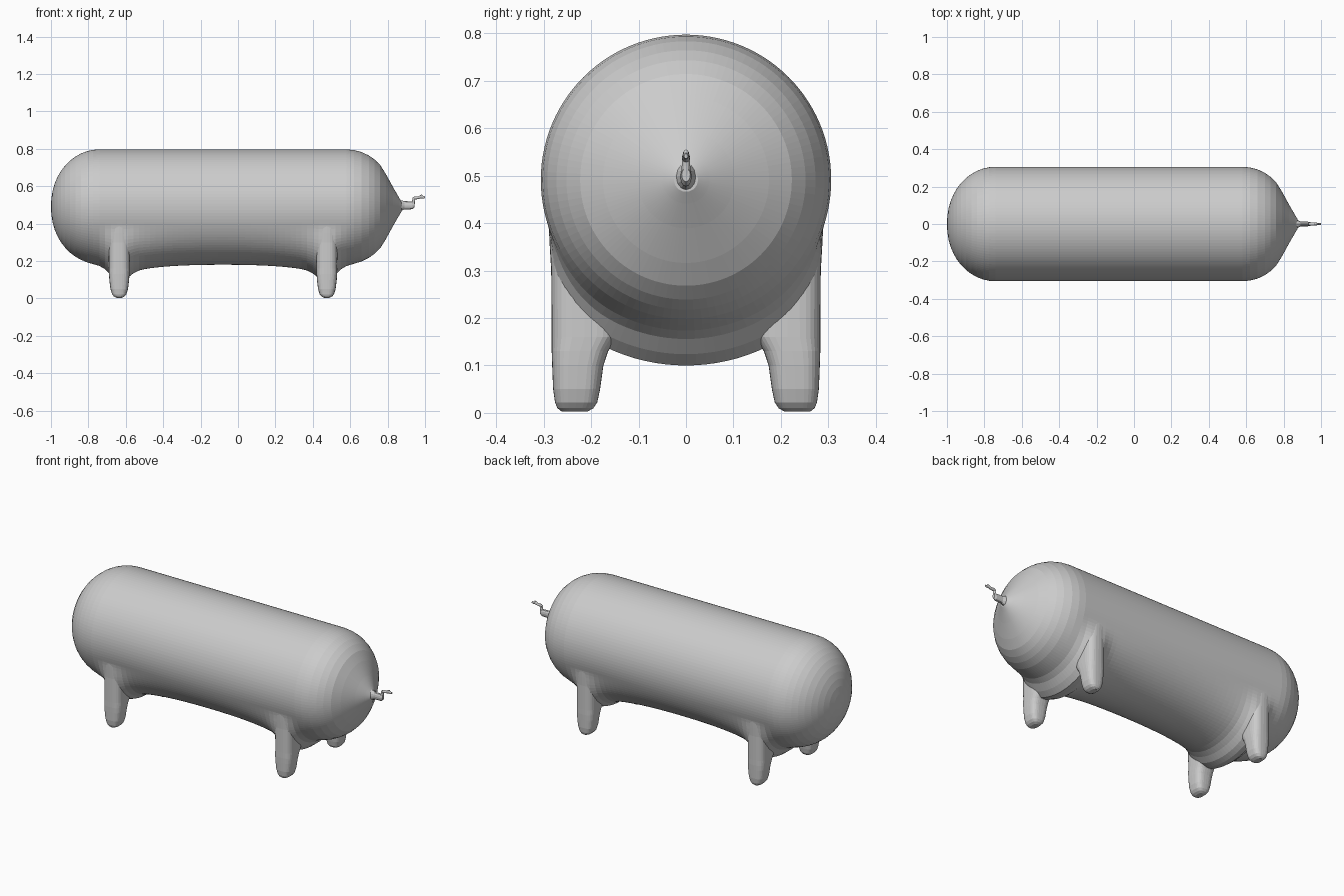
import bpy, bmesh, math

if "Cube" in bpy.data.objects:
    bpy.data.objects.remove(bpy.data.objects["Cube"])

grey = bpy.data.materials.new("light_grey")
grey.use_nodes = True
colour = (0.6, 0.6, 0.6, 1)
grey.diffuse_color = colour
grey.node_tree.nodes["Principled BSDF"].inputs["Base Color"].default_value = colour

AXIS_Z = 0.491
RADIUS = 0.306
LEG_X = (-0.635, 0.475)


def loft(name, rings):
    """Skin equal-length closed rings and cap both ends."""
    bm = bmesh.new()
    loops = [[bm.verts.new(p) for p in ring] for ring in rings]
    n = len(loops[0])
    for a, b in zip(loops, loops[1:]):
        for i in range(n):
            j = (i + 1) % n
            bm.faces.new((a[i], a[j], b[j], b[i]))
    bm.faces.new(loops[0])
    bm.faces.new(loops[-1])
    bmesh.ops.recalc_face_normals(bm, faces=bm.faces)
    mesh = bpy.data.meshes.new(name)
    bm.to_mesh(mesh)
    bm.free()
    mesh.materials.append(grey)
    obj = bpy.data.objects.new(name, mesh)
    bpy.context.collection.objects.link(obj)
    return obj


# Swelling under the tank that links each pair of legs
def saddle(x):
    total = 0
    for leg, inward in zip(LEG_X, (1, -1)):
        d = (x - leg) * inward
        reach = 0.17 if d > 0 else 0.045
        away = max(0, abs(d) - 0.025)
        total += 0.032 * math.exp(-(away / 0.05) ** 2) + 0.053 * math.exp(-away / reach)
    return total


def tank_ring(x, r, sides=112):
    ring = []
    for i in range(sides):
        a = math.tau * i / sides
        t = min(1, max(0, (-math.sin(a) - 0.3) / 0.6))
        fade = min(1, r / RADIUS) ** 6
        rr = r + saddle(x) * t * t * (3 - 2 * t) * fade
        ring.append((x, rr * math.cos(a), AXIS_Z + rr * math.sin(a)))
    return ring


# Tank: domed left end, straight shell, tapered right end
profile = []
for i in range(1, 13):
    a = math.pi / 2 * i / 12
    profile.append((-0.74 - 0.26 * math.cos(a), RADIUS * math.sin(a) ** 0.95))
profile[0:0] = [(-1.0, 0.004)]
steps = 44
profile += [(-0.74 + 1.32 * i / steps, RADIUS) for i in range(1, steps + 1)]
profile += [(0.62, 0.302), (0.66, 0.292), (0.70, 0.273), (0.73, 0.252),
            (0.76, 0.223), (0.79, 0.175), (0.83, 0.102), (0.86, 0.05),
            (0.875, 0.025)]
loft("tank_body", [tank_ring(x, r) for x, r in profile])


# Legs: rounded blocks narrowing to a soft foot (z, inner y, outer y, half width)
LEG = [(0.003, 0.207, 0.262, 0.014), (0.010, 0.195, 0.271, 0.028),
       (0.022, 0.187, 0.276, 0.038), (0.05, 0.181, 0.280, 0.047),
       (0.10, 0.174, 0.282, 0.053), (0.13, 0.164, 0.283, 0.055),
       (0.16, 0.145, 0.283, 0.056), (0.30, 0.14, 0.284, 0.057),
       (0.35, 0.14, 0.287, 0.06), (0.39, 0.14, 0.289, 0.064),
       (0.43, 0.14, 0.275, 0.06)]


def rounded(v, power):
    return math.copysign(abs(v) ** power, v)


def add_leg(name, cx, side):
    rings = []
    for z, inner, outer, half in LEG:
        mid, depth = (inner + outer) / 2, (outer - inner) / 2
        ring = []
        for i in range(32):
            a = math.tau * i / 32
            ring.append((cx + half * rounded(math.cos(a), 0.75),
                         side * (mid + depth * rounded(math.sin(a), 0.6)), z))
        rings.append(ring)
    loft(name, rings)


for end, cx in zip(("right", "left"), LEG_X):
    add_leg(f"front_leg_{end}", cx, -1)
    add_leg(f"back_leg_{end}", cx, 1)


# Outlet: short spout, raised neck and slim handle (x, z, half width, half height)
def add_outlet_part(name, sections, upright=False):
    rings = []
    for x, z, wide, high in sections:
        ring = []
        for i in range(12):
            a = math.tau * i / 12
            u, v = high * math.cos(a), wide * math.sin(a)
            ring.append((x + u, v, z) if upright else (x, v, z + u))
        rings.append(ring)
    loft(name, rings)


add_outlet_part("spout", [(0.85, 0.495, 0.04, 0.045), (0.872, 0.497, 0.022, 0.028),
                          (0.89, 0.498, 0.013, 0.022), (0.932, 0.498, 0.012, 0.021),
                          (0.944, 0.502, 0.009, 0.015)])
add_outlet_part("neck", [(0.934, 0.49, 0.009, 0.01), (0.938, 0.52, 0.009, 0.008),
                         (0.943, 0.542, 0.007, 0.006)], upright=True)
add_outlet_part("handle", [(0.934, 0.534, 0.007, 0.006), (0.945, 0.537, 0.009, 0.009),
                           (0.965, 0.539, 0.008, 0.007), (0.976, 0.544, 0.007, 0.010),
                           (0.984, 0.545, 0.006, 0.010), (0.99, 0.541, 0.006, 0.007),
                           (1.0, 0.541, 0.004, 0.005)])
